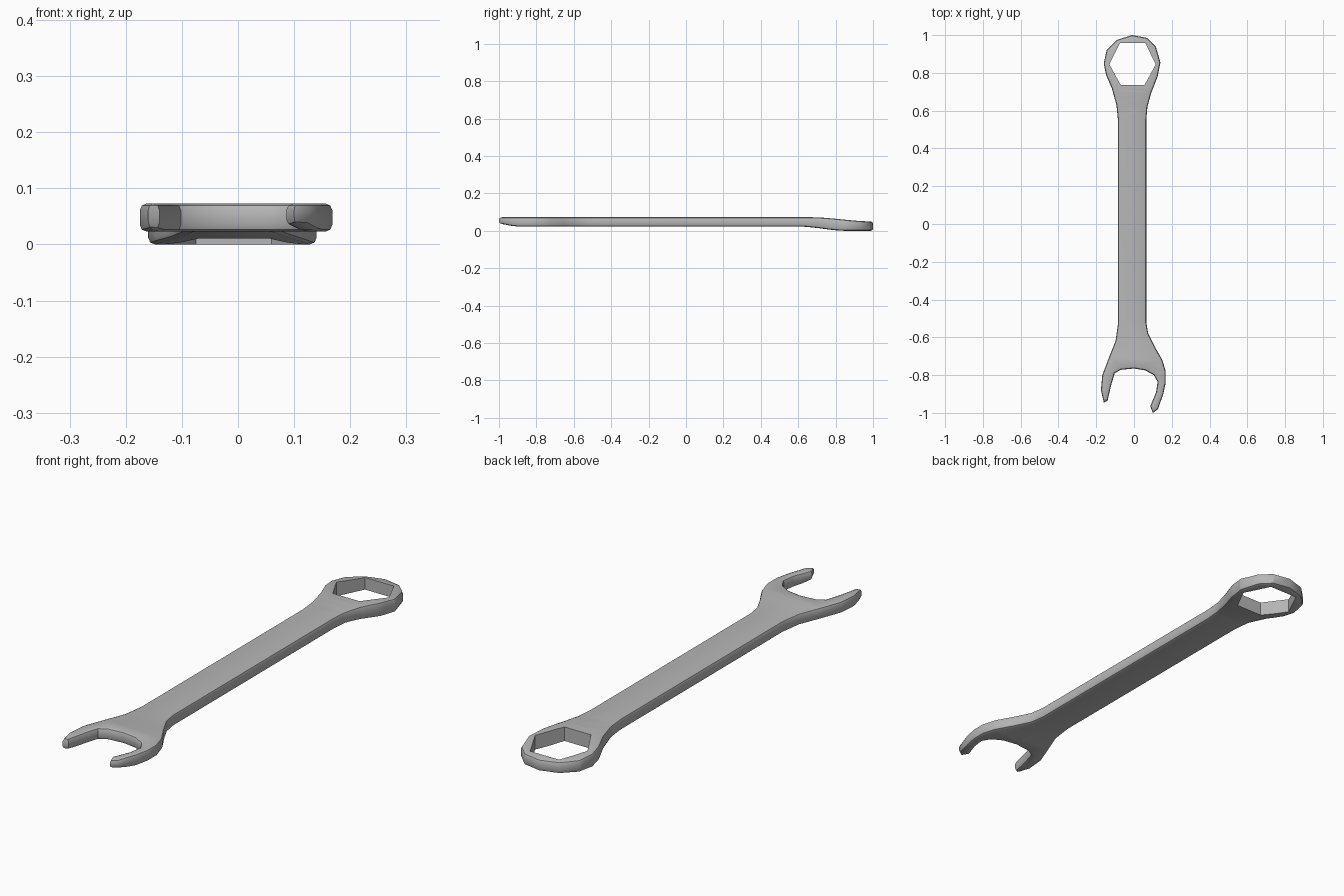
import bpy, bmesh

cube = bpy.data.objects.get("Cube")
if cube:
    bpy.data.objects.remove(cube, do_unlink=True)

steel = bpy.data.materials.new("brushed_steel")
steel.use_nodes = True
color = (0.47, 0.47, 0.47, 1)
steel.diffuse_color = color
steel.node_tree.nodes["Principled BSDF"].inputs["Base Color"].default_value = color

# Outline: ring end, right edge, open jaw, left edge
ring = [(-.16, .85), (-.145, .92), (-.09, .975), (-.01, 1), (.07, .985),
        (.115, .94), (.14, .855)]
right_edge = [(.125, .78), (.09, .69), (.071, .62), (.065, .55), (.065, -.52),
              (.075, -.58), (.11, -.65), (.15, -.72), (.168, -.78), (.168, -.84)]
jaw = [(.155, -.9), (.127, -.98), (.1, -1), (.086, -.965), (.117, -.89),
       (.125, -.835), (.105, -.8), (.06, -.775), (0, -.765), (-.07, -.772),
       (-.102, -.79), (-.12, -.85), (-.14, -.935), (-.16, -.945), (-.175, -.88)]
left_edge = [(-.168, -.8), (-.13, -.7), (-.098, -.62), (-.085, -.53),
             (-.085, .55), (-.093, .63), (-.118, .72), (-.148, .79)]


def flat_curve(name, points, half, bevel=0):
    """Filled closed outline, thickened and chamfered inside its border."""
    data = bpy.data.curves.new(name, "CURVE")
    data.dimensions = "2D"
    data.fill_mode = "BOTH"
    data.extrude = half - bevel
    data.bevel_depth = bevel
    data.bevel_resolution = 1
    data.offset = -bevel
    line = data.splines.new("POLY")
    line.points.add(len(points) - 1)
    for p, (x, y) in zip(line.points, points):
        p.co = (x, y, 0, 1)
    line.use_cyclic_u = True
    src = bpy.data.objects.new(name + "_outline", data)
    bpy.context.collection.objects.link(src)
    mesh = bpy.data.meshes.new_from_object(
        src.evaluated_get(bpy.context.evaluated_depsgraph_get()))
    bpy.data.objects.remove(src, do_unlink=True)
    bm = bmesh.new()
    bm.from_mesh(mesh)
    bmesh.ops.remove_doubles(bm, verts=bm.verts, dist=1e-5)
    bmesh.ops.recalc_face_normals(bm, faces=bm.faces)
    bm.to_mesh(mesh)
    bm.free()
    obj = bpy.data.objects.new(name, mesh)
    bpy.context.collection.objects.link(obj)
    return obj


def ease(t):
    t = max(0, min(1, t))
    return t * t * (3 - 2 * t)


wrench = flat_curve("wrench_body", ring + right_edge + jaw + left_edge, .025, .012)

# Hexagonal opening in the ring
cutter = flat_curve("hex_cutter", [(-.13, .845), (-.075, .957), (.06, .957),
                                   (.115, .845), (.055, .735), (-.07, .735)], .1)
cutter.hide_render = True
cut = wrench.modifiers.new("hex_opening", "BOOLEAN")
cut.operation = "DIFFERENCE"
cut.solver = "EXACT"
cut.object = cutter
bpy.context.view_layer.update()
mesh = bpy.data.meshes.new_from_object(
    wrench.evaluated_get(bpy.context.evaluated_depsgraph_get()))
wrench.modifiers.clear()
wrench.data = mesh
bpy.data.objects.remove(cutter, do_unlink=True)

# Slice across the length, then drop the ring and thin the jaw tips
bm = bmesh.new()
bm.from_mesh(mesh)
for y in (-.93, -.88, .6, .65, .7, .75, .8, .85, .9):
    bmesh.ops.bisect_plane(bm, geom=bm.verts[:] + bm.edges[:] + bm.faces[:],
                           plane_co=(0, y, 0), plane_no=(0, 1, 0), dist=1e-4)
for v in bm.verts:
    y, z = v.co.y, v.co.z
    start, span = (.66, .34) if z > 0 else (.6, .26)
    v.co.z += .048 - .023 * ease((y - start) / span)
    if z < 0:
        v.co.z += .014 * ease((-.9 - y) / .1)
base = min(v.co.z for v in bm.verts)
for v in bm.verts:
    v.co.z -= base
bm.to_mesh(mesh)
bm.free()

mesh.materials.clear()
mesh.materials.append(steel)
bpy.ops.object.select_all(action="DESELECT")
wrench.select_set(True)
bpy.context.view_layer.objects.active = wrench
bpy.ops.object.shade_smooth_by_angle(angle=.55)
